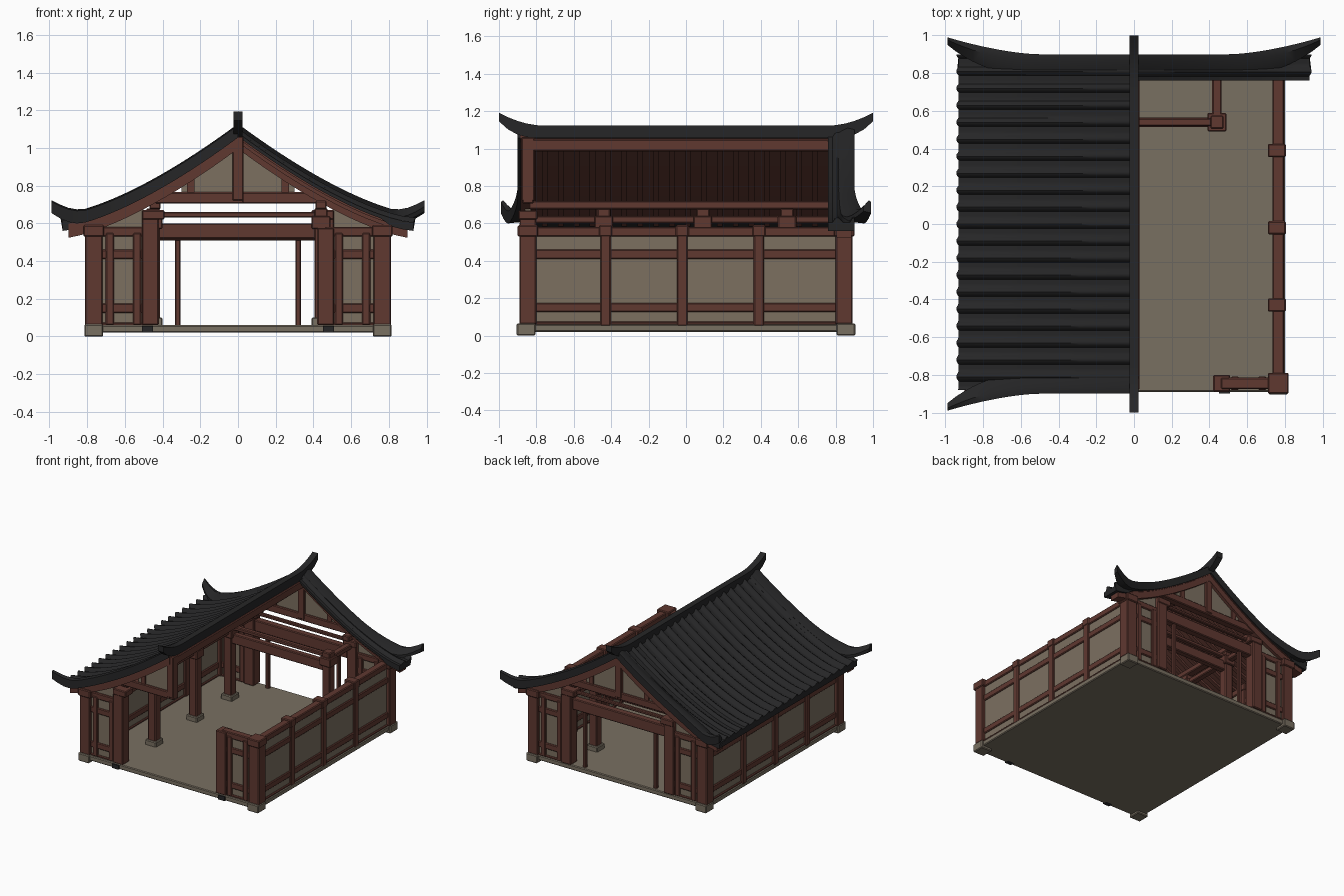
import bpy, bmesh, math

old = bpy.data.objects.get("Cube")
if old:
    bpy.data.objects.remove(old, do_unlink=True)


def material(name, r, g, b):
    m = bpy.data.materials.new(name)
    m.use_nodes = True
    m.diffuse_color = (r, g, b, 1)
    m.node_tree.nodes["Principled BSDF"].inputs["Base Color"].default_value = (r, g, b, 1)
    return m


TIMBER = material("red brown timber", .115, .04, .03)
PLASTER = material("beige plaster", .2, .162, .118)
STONE = material("pale stone", .19, .16, .12)
TILE = material("black roof tile", .019, .019, .02)


def finish(name, bm, mat, bevel=0, smooth=False):
    bmesh.ops.recalc_face_normals(bm, faces=bm.faces)
    mesh = bpy.data.meshes.new(name)
    bm.to_mesh(mesh)
    bm.free()
    mesh.materials.append(mat)
    ob = bpy.data.objects.new(name, mesh)
    bpy.context.collection.objects.link(ob)
    if bevel:
        mod = ob.modifiers.new("worn edges", "BEVEL")
        mod.width = bevel
        mod.segments = 1
    if smooth:
        bpy.ops.object.select_all(action="DESELECT")
        ob.select_set(True)
        bpy.context.view_layer.objects.active = ob
        bpy.ops.object.shade_smooth_by_angle(angle=math.radians(40))
    return ob


def loft(bm, sections):
    """Closed skin through a row of equal-sized cross-sections."""
    rings = [[bm.verts.new(p) for p in s] for s in sections]
    n = len(rings[0])
    for a, b in zip(rings, rings[1:]):
        for i in range(n):
            j = (i + 1) % n
            bm.faces.new((a[i], a[j], b[j], b[i]))
    bm.faces.new(rings[0])
    bm.faces.new(rings[-1])


def add_box(bm, x0, x1, y0, y1, z0, z1):
    loft(bm, [[(x, y0, z0), (x, y1, z0), (x, y1, z1), (x, y0, z1)] for x in (x0, x1)])


def boxes(name, items, mat, bevel=.006):
    bm = bmesh.new()
    for it in items:
        add_box(bm, *it)
    return finish(name, bm, mat, bevel)


def prism(name, pts, y, depth, mat):
    bm = bmesh.new()
    loft(bm, [[(x, yy, z) for x, z in pts] for yy in (y - depth, y + depth)])
    return finish(name, bm, mat)


EAVE = .93


def roof_z(x):
    u = min(abs(x) / EAVE, 1)
    return .605 + .475 * (1 - u) ** 1.45


def steps(a, b, n):
    return [a + (b - a) * i / n for i in range(n + 1)]


# floor slab and corner stones
boxes("floor_slab", [(-.8, .8, -.89, .88, .02, .06)], STONE)
boxes("corner_stones", [(sx * .765 - .05, sx * .765 + .05, sy * .855 - .05, sy * .855 + .05, 0, .065)
                        for sx in (-1, 1) for sy in (-1, 1)], STONE)
boxes("door_stops", [(s * .48 - .03, s * .48 + .03, -.9, -.86, .02, .055) for s in (-1, 1)], TILE, 0)

RAILS = [(.055, .075), (.125, .175), (.41, .46), (.53, .58)]

# side walls: plaster sheet, rails and posts
for s, side in ((1, "left"), (-1, "right")):
    cx = s * .765
    boxes(side + "_wall_plaster", [(cx - .02, cx + .02, -.86, .86, .05, .55)], PLASTER, 0)
    boxes(side + "_wall_rails", [(cx - .03, cx + .03, -.86, .86, a, b) for a, b in RAILS], TIMBER)
    boxes(side + "_wall_posts", [(cx - .042, cx + .036, y - .028, y + .028, .05, .575)
                                 for y in (-.43, -.02, .39)], TIMBER)
    boxes(side + "_post_heads", [(cx - .055, cx + .04, y - .035, y + .035, .53, .59)
                                 for y in (-.43, -.02, .39)], TIMBER)
    boxes(side + "_sill_stone", [(cx - .03, cx + .035, -.84, .84, .03, .06)], STONE)

# short end walls beside the openings
for sx in (-1, 1):
    for sy, end in ((-1, "front"), (1, "back")):
        name = end + ("_left" if sx > 0 else "_right")
        cy = sy * .845
        lo, hi = sorted((sx * .46, sx * .77))
        boxes(name + "_end_plaster", [(lo, hi, cy - .02, cy + .02, .05, .55)], PLASTER, 0)
        boxes(name + "_end_rails", [(lo, hi, cy - .03, cy + .03, a, b) for a, b in RAILS], TIMBER)
        cut = sx > 0 and sy < 0
        top = .575 if cut else .66
        boxes(name + "_posts", [
            (sx * .765 - .047, sx * .765 + .047, cy - .045, cy + .045, .06, .56),
            (sx * .765 - .055, sx * .765 + .055, cy - .055, cy + .055, .53, .59),
            (sx * .68 - .022, sx * .68 + .022, cy - .035, cy + .035, .06, .55),
            (sx * .535 - .022, sx * .535 + .022, cy - .035, cy + .035, .06, .55),
            (sx * .465 - .045, sx * .465 + .045, cy - .045, cy + .045, .06, top)], TIMBER)
        if not cut:
            boxes(name + "_bracket", [(sx * .45 - .06, sx * .45 + .06, cy - .05, cy + .05, .62, .67)], TIMBER)

# inner columns with stone feet
columns = [(-.45, -.44), (-.45, .09), (-.45, .54), (.44, .54)]
boxes("inner_columns", [(x - .035, x + .035, y - .035, y + .035, .08, .68) for x, y in columns], TIMBER)
boxes("column_heads", [(x - .05, x + .05, y - .05, y + .05, .57, .64) for x, y in columns], TIMBER)
boxes("column_feet", [(x - .05, x + .05, y - .05, y + .05, .03, .1) for x, y in columns], STONE)

# interior beams and purlins
boxes("interior_beams", [
    (-.45, .44, .515, .565, .52, .6),
    (-.45, .44, .52, .56, .63, .66),
    (-.475, -.425, -.84, .84, .6, .64),
    (.415, .465, .54, .84, .6, .64),
    (-.47, -.41, -.84, .84, .675, .72),
    (.41, .47, .76, .84, .675, .72),
    (-.03, .03, -.84, .84, .985, 1.05)], TIMBER)

# back doorway frame
boxes("back_door_frame", [(s * .32 - .015, s * .32 + .015, .83, .86, .05, .53) for s in (-1, 1)]
      + [(-.42, .42, .81, .87, .51, .6), (-.42, .42, .825, .855, .635, .66)], TIMBER)

# gables: the front one keeps only its right half
for sy, end, halves in ((-1, "front", (-1,)), (1, "back", (-1, 1))):
    cy = sy * .845
    right = .44 if 1 in halves else .03
    boxes(end + "_gable_ties", [(-.44, right, cy - .03, cy + .03, .705, .765),
                                (-.03, .03, cy - .035, cy + .035, .72, 1.06)], TIMBER)
    for sx in halves:
        name = end + ("_left" if sx > 0 else "_right")
        prism(name + "_gable_plaster", [(sx * .02, .75), (sx * .3, .75), (sx * .3, .81), (sx * .02, 1.0)],
              cy, .015, PLASTER)
        prism(name + "_gable_strut", [(sx * .23, .76), (sx * .27, .76), (sx * .27, .85), (sx * .23, .87)],
              cy, .025, TIMBER)
        prism(name + "_eave_plaster", [(sx * .5, .57), (sx * .73, .57), (sx * .73, .59), (sx * .5, .7)],
              cy, .015, PLASTER)
        # curved barge rafter
        bm = bmesh.new()
        loft(bm, [[(sx * x, cy + dy, roof_z(x) + dz) for dy, dz in
                   ((-.04, -.085), (.04, -.085), (.04, -.01), (-.04, -.01))]
                  for x in steps(0, .9, 14)])
        finish(name + "_barge_rafter", bm, TIMBER)
        # raised verge of tiles sweeping out to an upturned corner
        bm = bmesh.new()
        rows = []
        for x in steps(0, .99, 22):
            t = max(0, (x - .5) / .49)
            tip = max(0, (x - .82) / .17)
            out = .9 + .09 * t ** 1.6
            inn = .79 + .16 * t ** 2.5
            low = roof_z(x) - .015 + .075 * tip ** 1.5
            high = roof_z(x) + .04 + .07 * tip ** 1.3
            mid = (out * 2 + inn) / 3
            rows.append([(sx * x, sy * y, z) for y, z in
                         ((inn, low), (out, low - .01), (out, high), (mid, high + .008), (inn, low + .025))])
        loft(bm, rows)
        finish(name + "_verge", bm, TILE, smooth=True)


# corrugated tile slope with timber lining and rafters
def slope(name, sx, y0, y1):
    pitch = .09
    ys = steps(y0, y1, round((y1 - y0) / pitch * 8))
    bm = bmesh.new()
    rows = []
    for x in steps(0, EAVE, 16):
        top = []
        for y in ys:
            rib = max(0, math.cos(math.tau * y / pitch)) ** .6
            reach = x + (.012 * rib if x == EAVE else 0)
            top.append((sx * reach, y, roof_z(x) + .026 * rib))
        under = -.045 if x > .8 else -.02
        rows.append(top + [(sx * x, y1, roof_z(x) + under), (sx * x, y0, roof_z(x) + under)])
    loft(bm, rows)
    finish(name + "_tiles", bm, TILE, smooth=True)

    bm = bmesh.new()
    spans = [(y0 + .01, y1 - .01, -.03)]
    spans += [(y - .015, y + .015, -.05) for y in steps(y0 + .04, y1 - .04, max(1, round((y1 - y0) / pitch)))]
    for a, b, dz in spans:
        loft(bm, [[(sx * x, a, roof_z(x) + dz), (sx * x, b, roof_z(x) + dz),
                   (sx * x, b, roof_z(x) - .01), (sx * x, a, roof_z(x) - .01)]
                  for x in steps(.01, .8, 12)])
    finish(name + "_lining", bm, TIMBER)


slope("right_roof", -1, -.88, .9)
slope("left_roof_remnant", 1, .76, .9)

# ridge with upturned ends
bm = bmesh.new()
rows = []
for y in steps(-1, 1, 40):
    rise = max(0, (abs(y) - .75) / .25) ** 2
    low, high = 1.055 + .09 * rise ** 1.5, 1.122 + .07 * rise
    rows.append([(-.025, y, low), (.025, y, low), (.025, y, high), (-.025, y, high)])
loft(bm, rows)
finish("roof_ridge", bm, TILE, smooth=True)
